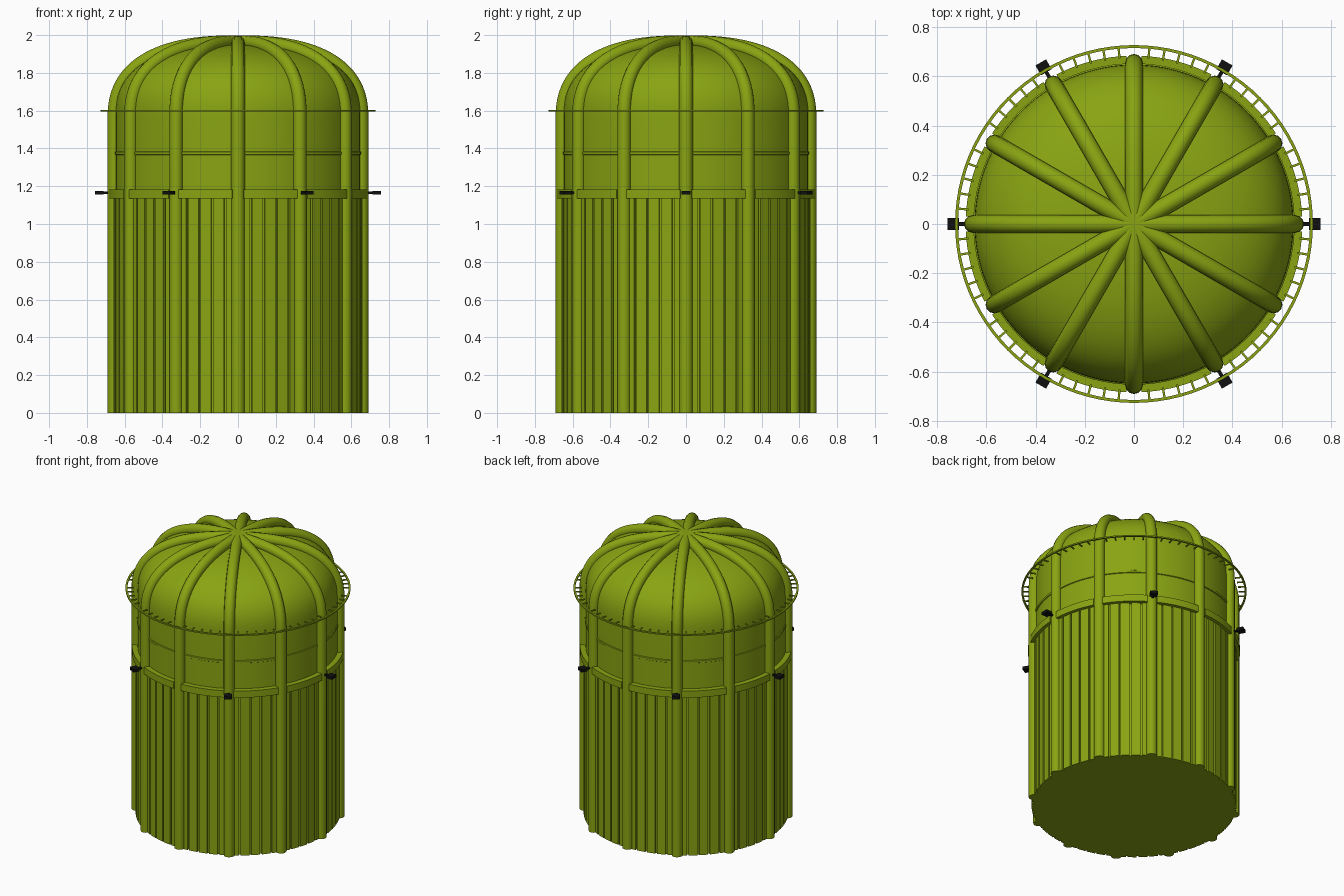
import bpy, bmesh
from math import sin, cos, pi, radians

if "Cube" in bpy.data.objects:
    bpy.data.objects.remove(bpy.data.objects["Cube"])

def material(name, color):
    m = bpy.data.materials.new(name)
    m.diffuse_color = color
    m.use_nodes = True
    m.node_tree.nodes["Principled BSDF"].inputs["Base Color"].default_value = m.diffuse_color
    return m

OLIVE = material("olive", (0.25, 0.37, 0.006, 1))
BLACK = material("black", (0.005, 0.005, 0.005, 1))

def finish(name, bm, mat, smooth=True):
    bmesh.ops.remove_doubles(bm, verts=bm.verts, dist=1e-5)
    bmesh.ops.recalc_face_normals(bm, faces=bm.faces)
    me = bpy.data.meshes.new(name)
    bm.to_mesh(me)
    bm.free()
    ob = bpy.data.objects.new(name, me)
    bpy.context.collection.objects.link(ob)
    me.materials.append(mat)
    if smooth:
        bpy.ops.object.select_all(action='DESELECT')
        ob.select_set(True)
        bpy.context.view_layer.objects.active = ob
        bpy.ops.object.shade_smooth_by_angle(angle=radians(35))
    return ob

def lathe(bm, profile, a0=0.0, a1=2 * pi, steps=96, closed=False):
    """Revolve (radius, z) points about z; cap the ends of partial closed sweeps."""
    rings = [[bm.verts.new((r * cos(a), r * sin(a), z)) for r, z in profile]
             for a in [a0 + (a1 - a0) * i / steps for i in range(steps + 1)]]
    n = len(profile)
    for p, q in zip(rings, rings[1:]):
        for i in range(n if closed else n - 1):
            j = (i + 1) % n
            bm.faces.new((p[i], q[i], q[j], p[j]))
    if closed and a1 - a0 < 6.28:
        bm.faces.new(rings[0])
        bm.faces.new(rings[-1])

def radial_box(bm, a, r0, r1, w, z0, z1):
    v = [bm.verts.new((r * cos(a) - t * sin(a), r * sin(a) + t * cos(a), z))
         for z in (z0, z1) for r, t in ((r0, -w / 2), (r1, -w / 2), (r1, w / 2), (r0, w / 2))]
    for f in ((0, 1, 2, 3), (4, 5, 6, 7), (0, 1, 5, 4), (1, 2, 6, 5), (2, 3, 7, 6), (3, 0, 4, 7)):
        bm.faces.new([v[i] for i in f])

def dome(r, z, h, n=2.5, steps=24):
    """Superellipse quarter from the wall to the apex."""
    return [(r * max(cos(t), 0) ** (2 / n), z + h * sin(t) ** (2 / n))
            for t in [pi / 2 * i / steps for i in range(steps)]] + [(0, z + h)]

# body shell with a shallow seam ridge and domed top
bm = bmesh.new()
lathe(bm, [(0, 0), (0.648, 0), (0.648, 1.365), (0.653, 1.368), (0.653, 1.382), (0.648, 1.385)]
      + dome(0.648, 1.57, 0.38))
finish("body", bm, OLIVE)

# vertical slats around the lower wall
bm = bmesh.new()
for i in range(60):
    a = 2 * pi * (i + 0.5) / 60
    radial_box(bm, a, 0.635, 0.661, 0.058, 0, 1.14)
finish("wall_slats", bm, OLIVE, False)

# tubular ribs running up the wall and over the dome
path = [(0.655, 0)] + dome(0.655, 1.55, 0.413)
for k in range(12):
    a = 2 * pi * k / 12
    cu = bpy.data.curves.new("rib", 'CURVE')
    cu.dimensions = '3D'
    cu.bevel_depth = 0.036
    cu.bevel_resolution = 4
    cu.use_fill_caps = True
    sp = cu.splines.new('POLY')
    sp.points.add(len(path) - 1)
    for p, (r, z) in zip(sp.points, path):
        p.co = (r * cos(a), r * sin(a), z, 1)
    cu.materials.append(OLIVE)
    ob = bpy.data.objects.new("rib", cu)
    bpy.context.collection.objects.link(ob)
    bpy.ops.object.select_all(action='DESELECT')
    ob.select_set(True)
    bpy.context.view_layer.objects.active = ob
    bpy.ops.object.convert(target='MESH')
    bpy.ops.object.shade_smooth_by_angle(angle=radians(40))

# belt segments between the ribs
bm = bmesh.new()
for k in range(12):
    a = 2 * pi * k / 12
    lathe(bm, [(0.64, 1.135), (0.684, 1.135), (0.684, 1.183), (0.64, 1.183)],
          a + 0.045, a + pi / 6 - 0.045, 10, True)
finish("belt", bm, OLIVE)

# thin rail hoop with short inward spokes
bm = bmesh.new()
lathe(bm, [(0.715, 1.595), (0.727, 1.595), (0.727, 1.604), (0.715, 1.604)], closed=True)
finish("rail_hoop", bm, OLIVE)
bm = bmesh.new()
for i in range(72):
    if i % 6:
        radial_box(bm, 2 * pi * i / 72, 0.675, 0.718, 0.009, 1.596, 1.603)
finish("rail_spokes", bm, OLIVE, False)

# black lamps on every second rib
bm = bmesh.new()
for k in range(6):
    a = 2 * pi * k / 6
    radial_box(bm, a, 0.68, 0.72, 0.015, 1.16, 1.172)
    radial_box(bm, a, 0.712, 0.758, 0.05, 1.156, 1.176)
finish("lamps", bm, BLACK, False)
